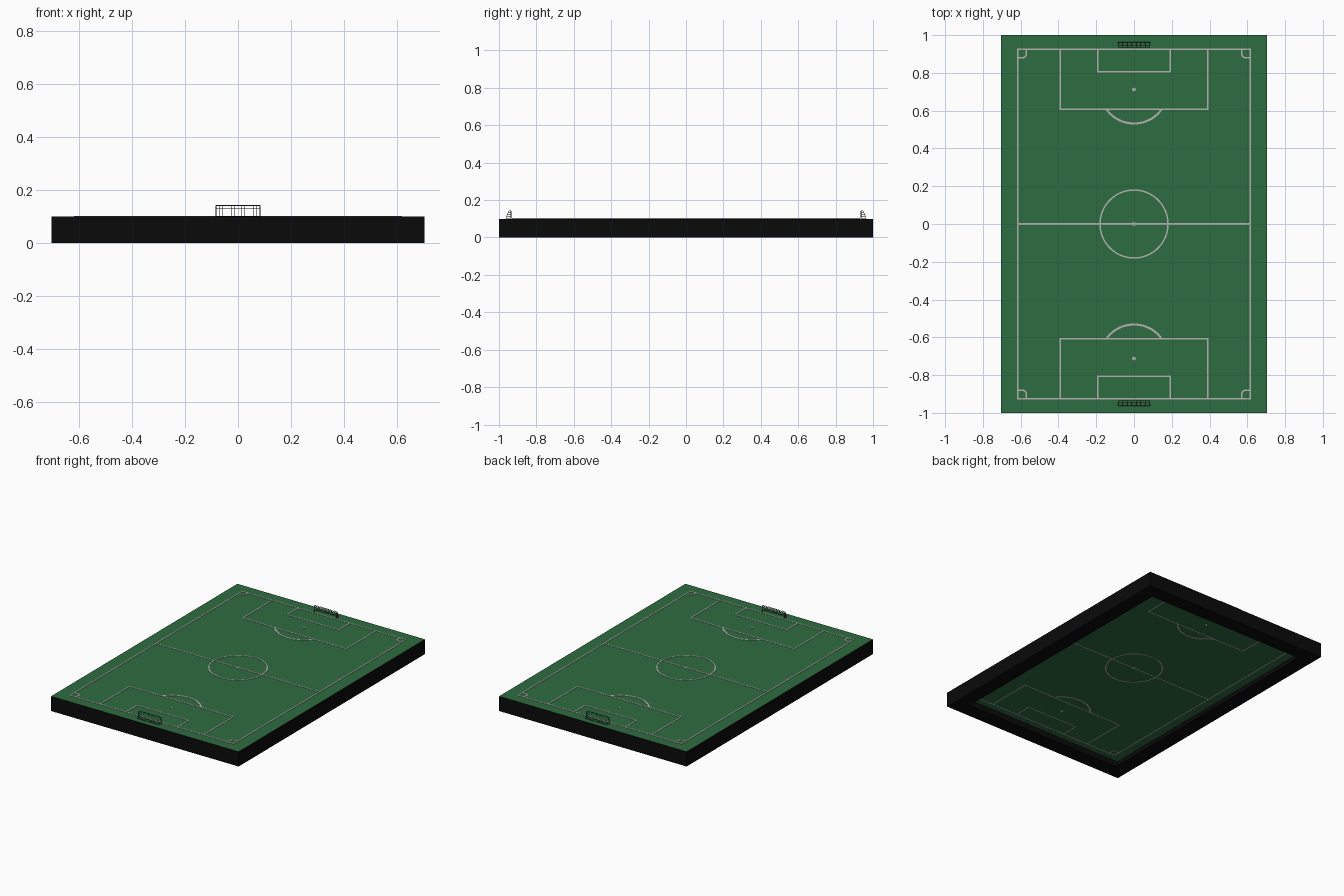
import bpy, bmesh
from math import sin, cos, pi, acos, radians
from mathutils import Vector

if "Cube" in bpy.data.objects:
    bpy.data.objects.remove(bpy.data.objects["Cube"])

def mat(name, c):
    m = bpy.data.materials.new(name)
    m.diffuse_color = (*c, 1)
    m.use_nodes = True
    m.node_tree.nodes["Principled BSDF"].inputs["Base Color"].default_value = m.diffuse_color
    return m

GREEN = mat("turf", (0.027, 0.15, 0.05))
BLACK = mat("dark_frame", (0.003, 0.003, 0.003))
LINE = mat("chalk", (0.45, 0.45, 0.43))
NET = mat("net_dark", (0.03, 0.03, 0.03))

def finish(name, bm, m):
    bmesh.ops.recalc_face_normals(bm, faces=bm.faces)
    me = bpy.data.meshes.new(name)
    bm.to_mesh(me)
    bm.free()
    me.materials.append(m)
    ob = bpy.data.objects.new(name, me)
    bpy.context.collection.objects.link(ob)
    return ob

HX, HY, TOP = 0.705, 1.0, 0.101

# hollow frame: L-shaped profile (inset, height) swept round the rectangle
bm = bmesh.new()
profile = [(0, TOP - 0.001), (0, 0), (0.1, 0), (0.1, 0.006), (0.025, 0.006), (0.025, TOP - 0.001)]
rings = [[bm.verts.new((sx * (HX - d), sy * (HY - d), z)) for d, z in profile]
         for sx, sy in ((-1, -1), (1, -1), (1, 1), (-1, 1))]
n = len(profile)
for i in range(4):
    a, b = rings[i], rings[(i + 1) % 4]
    for k in range(n):
        bm.faces.new((a[k], b[k], b[(k + 1) % n], a[(k + 1) % n]))
finish("base_frame", bm, BLACK)

# turf sheet
bm = bmesh.new()
bm.faces.new([bm.verts.new((sx * HX, sy * HY, TOP)) for sx, sy in ((-1, -1), (1, -1), (1, 1), (-1, 1))])
finish("turf", bm, GREEN)

# painted markings: flat strips with mitred corners, slightly proud of both turf sides
Z0, Z1 = TOP - 0.001, TOP + 0.002

def strip(bm, pts, w=0.008, closed=False):
    pts = [Vector(p) for p in pts]
    count, rows = len(pts), []
    for i, p in enumerate(pts):
        prev = pts[i - 1] if closed or i else None
        nxt = pts[(i + 1) % count] if closed or i < count - 1 else None
        d1 = (p - prev).normalized() if prev is not None else (nxt - p).normalized()
        d2 = (nxt - p).normalized() if nxt is not None else d1
        t = (d1 + d2).normalized()
        off = Vector((-t.y, t.x)) * (w / 2 / max(0.3, t.dot(d1)))
        rows.append([bm.verts.new((*q, z)) for q, z in
                     ((p + off, Z0), (p - off, Z0), (p - off, Z1), (p + off, Z1))])
    for i in range(count if closed else count - 1):
        a, b = rows[i], rows[(i + 1) % count]
        for k in range(4):
            bm.faces.new((a[k], b[k], b[(k + 1) % 4], a[(k + 1) % 4]))
    if not closed:
        bm.faces.new(rows[0])
        bm.faces.new(rows[-1])

def arc(cx, cy, r, a0, a1, steps):
    return [(cx + r * cos(a0 + (a1 - a0) * i / steps), cy + r * sin(a0 + (a1 - a0) * i / steps))
            for i in range(steps + 1)]

def spot(bm, y):
    strip(bm, arc(0, y, 0.005, 0, 2 * pi, 16)[:-1], 0.0099, True)

LX, LY = 0.615, 0.925
bm = bmesh.new()
strip(bm, [(-LX, -LY), (LX, -LY), (LX, LY), (-LX, LY)], closed=True)
strip(bm, [(-LX, 0), (LX, 0)])
strip(bm, arc(0, 0, 0.18, 0, 2 * pi, 64)[:-1], closed=True)
spot(bm, 0)
for s in (-1, 1):
    strip(bm, [(-0.39, s * LY), (-0.39, s * 0.608), (0.39, s * 0.608), (0.39, s * LY)])
    strip(bm, [(-0.193, s * LY), (-0.193, s * 0.806), (0.193, s * 0.806), (0.193, s * LY)])
    spot(bm, s * 0.712)
    # penalty arc
    h = acos(0.104 / 0.18)
    strip(bm, arc(0, s * 0.712, 0.18, -s * pi / 2 - h, -s * pi / 2 + h, 24), 0.011)
    # corner marks
    for t in (-1, 1):
        curve = [(0.045, 0)] + arc(0.023, 0.023, 0.022, 0, pi / 2, 8) + [(0, 0.045)]
        strip(bm, [(t * (LX - x), s * (LY - y)) for x, y in curve])
finish("pitch_lines", bm, LINE)

# goals
def rod(bm, a, b, r, sides=4):
    a, b = Vector(a), Vector(b)
    d = b - a
    m = d.to_track_quat('Z', 'Y').to_matrix().to_4x4()
    m.translation = (a + b) / 2
    bmesh.ops.create_cone(bm, cap_ends=True, segments=sides, radius1=r, radius2=r,
                          depth=d.length, matrix=m)

GX, GH = 0.083, 0.041
FRONT, BACK_TOP, BACK_LOW = 0.936, 0.947, 0.963
for s, label in ((-1, "front"), (1, "back")):
    P = lambda x, y, z: (x, s * y, TOP + z)
    bm = bmesh.new()
    for x in (-GX, GX):
        rod(bm, P(x, FRONT, 0), P(x, FRONT, GH), 0.0018, 8)
        rod(bm, P(x, FRONT, GH), P(x, BACK_TOP, GH), 0.0011)
        rod(bm, P(x, BACK_TOP, GH), P(x, BACK_LOW, 0.001), 0.0011)
        rod(bm, P(x, FRONT, 0.001), P(x, BACK_LOW, 0.001), 0.0011)
    rod(bm, P(-GX, FRONT, GH), P(GX, FRONT, GH), 0.0018, 8)
    rod(bm, P(-GX, BACK_TOP, GH), P(GX, BACK_TOP, GH), 0.0011)
    rod(bm, P(-GX, BACK_LOW, 0.001), P(GX, BACK_LOW, 0.001), 0.0011)
    finish(label + "_goal_frame", bm, NET)

    # net strands
    bm = bmesh.new()
    N, r = 14, 0.0005
    for i in range(1, N):
        x = -GX + 2 * GX * i / N
        rod(bm, P(x, FRONT, GH), P(x, BACK_TOP, GH), r)
        rod(bm, P(x, BACK_TOP, GH), P(x, BACK_LOW, 0.001), r)
    for k in range(1, 4):
        f = k / 4
        y, z = BACK_LOW + (BACK_TOP - BACK_LOW) * f, GH * f
        rod(bm, P(-GX, y, z), P(GX, y, z), r)
        for x in (-GX, GX):
            rod(bm, P(x, FRONT, z), P(x, y, z), r)
    for x in (-GX, GX):
        rod(bm, P(x, BACK_TOP, GH), P(x, BACK_TOP, 0.001), r)
    finish(label + "_goal_net", bm, NET)
